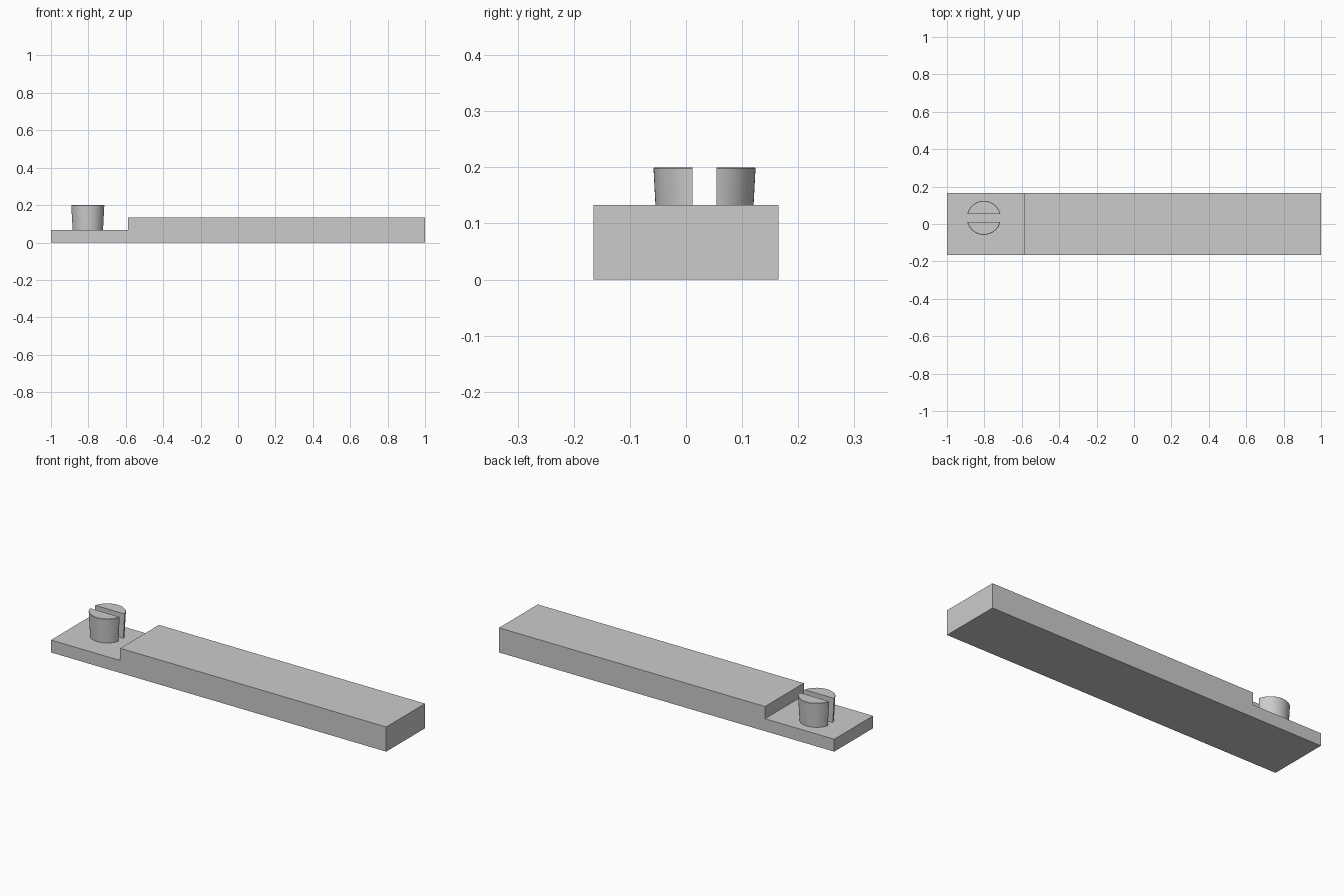
import bpy
import bmesh
import math

cube = bpy.data.objects.get("Cube")
if cube:
    bpy.data.objects.remove(cube, do_unlink=True)

grey = bpy.data.materials.new("light_grey")
grey.use_nodes = True
grey.diffuse_color = (0.6, 0.6, 0.6, 1)
grey.node_tree.nodes["Principled BSDF"].inputs["Base Color"].default_value = (0.6, 0.6, 0.6, 1)

LENGTH, WIDTH, HEIGHT = 2.0, 0.33, 0.133
STEP_X, FLOOR_Z = -0.587, 0.067
PEG_X, PEG_Y, PEG_TOP = -0.803, 0.033, 0.2
SLOT = 0.042
SEGMENTS = 64


def add_object(name, bm):
    bmesh.ops.recalc_face_normals(bm, faces=bm.faces)
    mesh = bpy.data.meshes.new(name)
    bm.to_mesh(mesh)
    bm.free()
    mesh.materials.append(grey)
    obj = bpy.data.objects.new(name, mesh)
    bpy.context.collection.objects.link(obj)
    return obj


# Stepped bar: side profile extruded across the width
bm = bmesh.new()
end = LENGTH / 2
profile = [(-end, 0), (end, 0), (end, HEIGHT), (STEP_X, HEIGHT),
           (STEP_X, FLOOR_Z), (-end, FLOOR_Z)]
side = bm.faces.new([bm.verts.new((x, -WIDTH / 2, z)) for x, z in profile])
extruded = bmesh.ops.extrude_face_region(bm, geom=[side])["geom"]
bmesh.ops.translate(bm, vec=(0, WIDTH, 0),
                    verts=[v for v in extruded if isinstance(v, bmesh.types.BMVert)])
add_object("stepped_bar", bm)


# Split peg: flared cylinder with a softened rim, one half per side of the slot
def peg_half(name, direction):
    bm = bmesh.new()
    height = PEG_TOP - FLOOR_Z
    bmesh.ops.create_cone(bm, cap_ends=True, segments=SEGMENTS,
                          radius1=0.084, radius2=0.091, depth=height)
    rim = [e for e in bm.edges if all(v.co.z > 0 for v in e.verts)]
    bmesh.ops.bevel(bm, geom=rim, offset=0.002, segments=1, affect='EDGES')
    cut = bmesh.ops.bisect_plane(bm, geom=bm.verts[:] + bm.edges[:] + bm.faces[:],
                                 plane_co=(0, direction * SLOT / 2, 0),
                                 plane_no=(0, direction, 0), clear_inner=True)
    edges = [e for e in cut["geom_cut"] if isinstance(e, bmesh.types.BMEdge)]
    bmesh.ops.contextual_create(bm, geom=edges)
    obj = add_object(name, bm)
    obj.location = (PEG_X, PEG_Y, FLOOR_Z + height / 2)
    bpy.ops.object.select_all(action='DESELECT')
    obj.select_set(True)
    bpy.context.view_layer.objects.active = obj
    bpy.ops.object.shade_smooth_by_angle(angle=math.radians(30))


peg_half("front_peg_half", -1)
peg_half("back_peg_half", 1)
